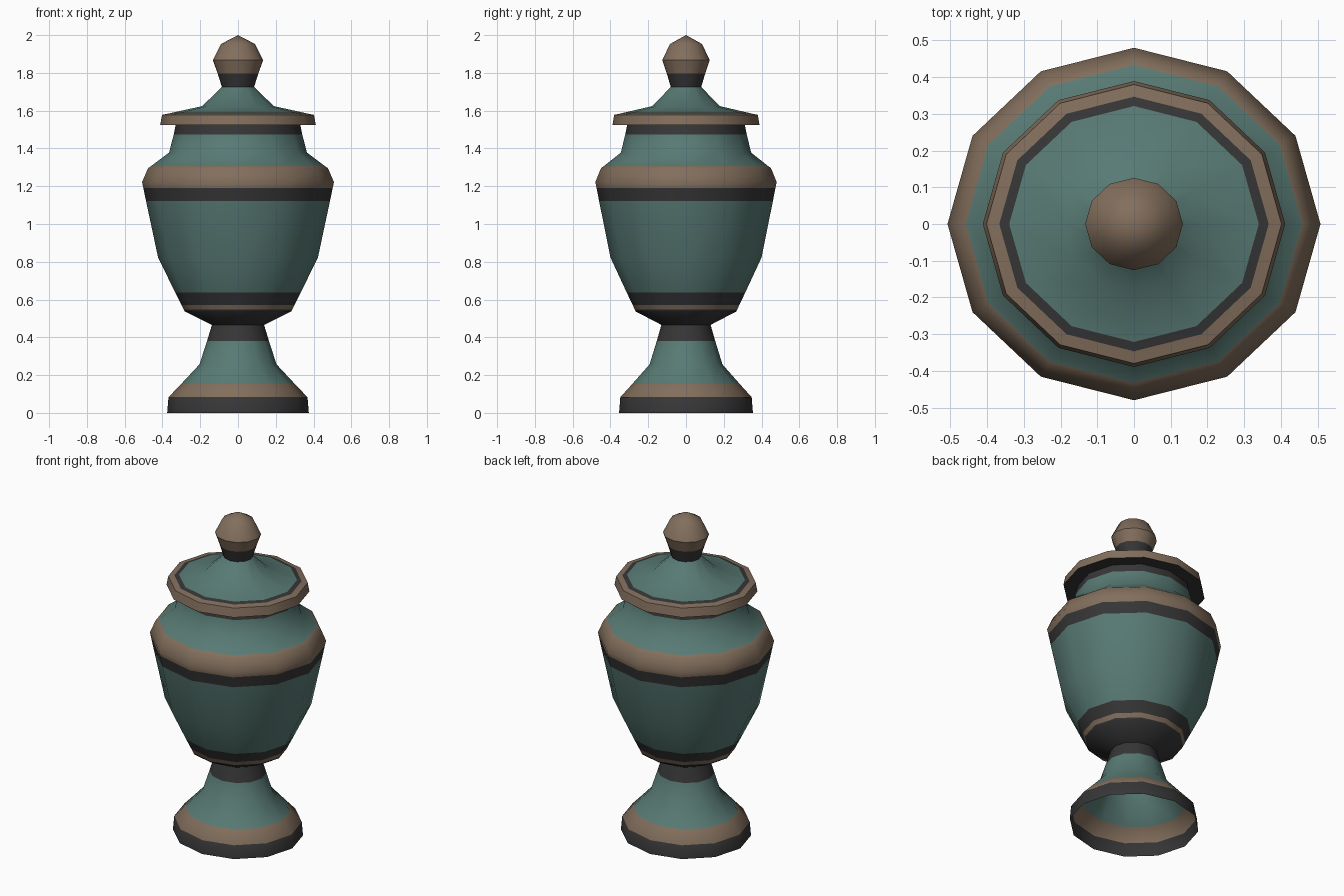
import bpy, bmesh, math

if "Cube" in bpy.data.objects:
    bpy.data.objects.remove(bpy.data.objects["Cube"])

SIDES = 12
Y_SCALE = 0.945  # slightly oval plan


def mat(name, rgb):
    m = bpy.data.materials.new(name)
    m.diffuse_color = (*rgb, 1)
    m.use_nodes = True
    m.node_tree.nodes["Principled BSDF"].inputs["Base Color"].default_value = m.diffuse_color
    return m


MATS = [mat("teal", (0.098, 0.195, 0.175)),
        mat("brown", (0.225, 0.158, 0.108)),
        mat("charcoal", (0.038, 0.037, 0.037))]
T, B, D = 0, 1, 2


def lathe(name, start, bands):
    """Turned shell: each band is (radius, height, colour of the strip leading to it)."""
    bm = bmesh.new()

    def ring(r, z):
        if r == 0:
            return [bm.verts.new((0, 0, z))] * SIDES
        return [bm.verts.new((r * math.cos(2 * math.pi * i / SIDES),
                              r * Y_SCALE * math.sin(2 * math.pi * i / SIDES), z))
                for i in range(SIDES)]

    prev = ring(*start)
    for r, z, colour in bands:
        cur = ring(r, z)
        for i in range(SIDES):
            j = (i + 1) % SIDES
            quad = [prev[i], prev[j], cur[j], cur[i]]
            f = bm.faces.new(list(dict.fromkeys(quad)))
            f.material_index = colour
        prev = cur
    me = bpy.data.meshes.new(name)
    bm.to_mesh(me)
    bm.free()
    for m in MATS:
        me.materials.append(m)
    ob = bpy.data.objects.new(name, me)
    bpy.context.collection.objects.link(ob)
    bpy.ops.object.select_all(action='DESELECT')
    ob.select_set(True)
    bpy.context.view_layer.objects.active = ob
    bpy.ops.object.shade_smooth_by_angle(angle=math.radians(40))
    return ob


# Hollow flared foot, open underneath
lathe("foot", (0.375, 0.0), [
    (0.368, 0.083, D), (0.302, 0.152, B), (0.204, 0.257, T),
    (0.164, 0.38, T), (0.138, 0.466, D)])

# Bowl, shoulder and neck
lathe("bowl", (0.138, 0.466), [
    (0.282, 0.537, D), (0.287, 0.547, D), (0.299, 0.572, B),
    (0.332, 0.637, D), (0.423, 0.822, T), (0.487, 1.122, T),
    (0.501, 1.19, D), (0.508, 1.222, B), (0.476, 1.296, B),
    (0.458, 1.308, B), (0.365, 1.378, T), (0.34, 1.475, T),
    (0.33, 1.524, D)])

# Lid with overhanging rim
lathe("lid", (0.33, 1.524), [
    (0.412, 1.524, D), (0.402, 1.578, B), (0.367, 1.585, B),
    (0.34, 1.591, D), (0.19, 1.624, T), (0.085, 1.725, T)])

# Knob
lathe("knob", (0.085, 1.725), [
    (0.108, 1.798, D), (0.133, 1.867, B), (0.09, 1.953, B), (0, 2.0, B)])
